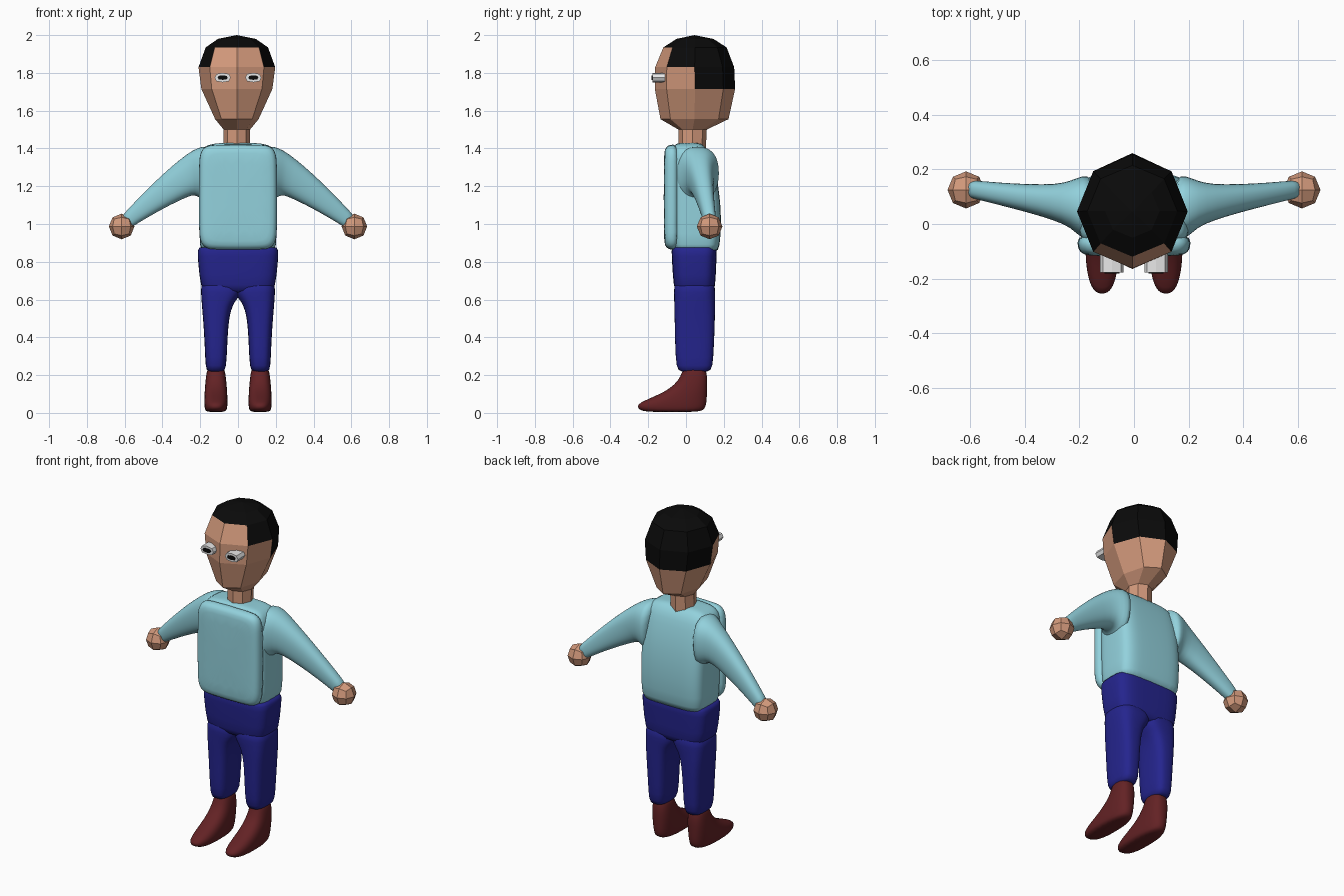
import bpy, bmesh, math
from mathutils import Vector

if "Cube" in bpy.data.objects:
    bpy.data.objects.remove(bpy.data.objects["Cube"])


def material(name, rgb):
    m = bpy.data.materials.new(name)
    m.diffuse_color = (*rgb, 1)
    m.use_nodes = True
    m.node_tree.nodes["Principled BSDF"].inputs["Base Color"].default_value = m.diffuse_color
    return m


SKIN = material("skin", (0.65, 0.32, 0.2))
BLACK = material("black hair", (0.003, 0.003, 0.003))
SHIRT = material("light blue shirt", (0.29, 0.64, 0.72))
PANTS = material("navy trousers", (0.018, 0.018, 0.27))
SHOE = material("dark red shoe", (0.125, 0.016, 0.018))
WHITE = material("eye white", (0.8, 0.8, 0.8))


def finish(name, bm, mats, smooth):
    bmesh.ops.recalc_face_normals(bm, faces=bm.faces)
    for f in bm.faces:
        f.smooth = smooth
    me = bpy.data.meshes.new(name)
    bm.to_mesh(me)
    bm.free()
    for m in mats:
        me.materials.append(m)
    ob = bpy.data.objects.new(name, me)
    bpy.context.collection.objects.link(ob)
    if smooth:
        ob.modifiers.new("subdivision", 'SUBSURF').levels = 1
        ob.modifiers["subdivision"].render_levels = 1
    return ob


def loft(name, rings, mats, n=24, e=2.0, smooth=True, rule=None):
    """Skin rings of (centre, half-axis u, half-axis v) shaped as superellipses."""
    def power(t):
        return math.copysign(abs(t) ** (2 / e), t) if abs(t) > 1e-9 else 0.0
    bm = bmesh.new()
    loops = []
    for c, u, v in rings:
        c, u, v = Vector(c), Vector(u), Vector(v)
        angles = [2 * math.pi * k / n for k in range(n)]
        loops.append([bm.verts.new(c + u * power(math.cos(a)) + v * power(math.sin(a)))
                      for a in angles])
    for a, b in zip(loops, loops[1:]):
        for k in range(n):
            j = (k + 1) % n
            bm.faces.new((a[k], a[j], b[j], b[k]))
    bm.faces.new(loops[0])
    bm.faces.new(loops[-1])
    bmesh.ops.remove_doubles(bm, verts=bm.verts, dist=0.0005)
    if rule:
        for f in bm.faces:
            f.material_index = rule(f.calc_center_median())
    return finish(name, bm, mats, smooth)


def flat(z, x0, x1, y0, y1):
    """Horizontal ring from its extents."""
    return (((x0 + x1) / 2, (y0 + y1) / 2, z), ((x1 - x0) / 2, 0, 0), (0, (y1 - y0) / 2, 0))


# Head and neck: faceted, hair is chosen by height and depth
def hair(c):
    if c.z > 1.93:
        return 1
    if c.z > 1.83:
        return int(c.y > -0.07)
    return int(c.z > 1.715 and c.y > 0.045)


head = [(1.40, .07, -.04, .105), (1.50, .07, -.04, .11), (1.555, .115, -.135, .225),
        (1.715, .188, -.165, .26), (1.83, .203, -.163, .255), (1.935, .165, -.12, .215),
        (1.98, .10, -.05, .145), (2.0, 0, .045, .045)]
loft("head", [flat(z, -.006 - h, -.006 + h, a, b) for z, h, a, b in head],
     [SKIN, BLACK], n=8, smooth=False, rule=hair)

# Shirt body
body = [(.85, .19, -.06, .165), (.87, .203, -.075, .178), (1.02, .206, -.08, .19),
        (1.21, .206, -.08, .174), (1.34, .205, -.08, .138), (1.39, .197, -.075, .118),
        (1.42, .165, -.06, .09), (1.43, .10, -.04, .07)]
loft("shirt_body", [flat(z, -h, h, a, b) for z, h, a, b in body], [SHIRT], n=32, e=4.5)

# Raised rounded shirt front
panel = [(-.03, .205, .277), (-.07, .209, .28), (-.095, .204, .275),
         (-.112, .188, .258), (-.118, .15, .22)]
loft("shirt_front", [((0, y, 1.142), (w, 0, 0), (0, 0, h)) for y, w, h in panel],
     [SHIRT], n=32, e=7)

# Trouser waist
waist = [(.63, .17, -.05, .14), (.66, .198, -.066, .156), (.8, .212, -.074, .16),
         (.865, .216, -.078, .166), (.887, .205, -.07, .155)]
loft("trouser_waist", [flat(z, -h, h, a, b) for z, h, a, b in waist], [PANTS], n=32, e=4)

# Sleeve rings: top x, top z, bottom x, bottom z, y range
sleeve = [(.13, 1.42, .16, 1.10, -.07, .18), (.19, 1.412, .195, 1.13, -.055, .178),
          (.235, 1.395, .225, 1.155, -.015, .16), (.30, 1.35, .265, 1.145, .01, .146),
          (.41, 1.255, .36, 1.10, .042, .146), (.52, 1.145, .47, 1.04, .07, .152),
          (.60, 1.06, .56, .985, .092, .16), (.62, 1.035, .58, .972, .095, .158)]
leg = [(.215, .078, .16, -.03, .12), (.235, .062, .172, -.052, .142),
       (.35, .057, .176, -.058, .148), (.47, .051, .183, -.06, .153),
       (.54, .039, .189, -.062, .154), (.59, .018, .193, -.063, .154),
       (.63, -.02, .196, -.064, .155), (.72, -.03, .20, -.066, .155)]
shoe = [(.003, .05, -.22, .075), (.02, .059, -.255, .10), (.045, .062, -.262, .108),
        (.07, .062, -.21, .111), (.11, .06, -.115, .112), (.15, .057, -.06, .113),
        (.19, .053, -.03, .113), (.235, .046, -.015, .105), (.245, .03, .0, .09)]

for side, s in (("left", -1), ("right", 1)):
    # Sleeve
    loft(side + "_sleeve",
         [((s * (tx + bx) / 2, (a + b) / 2, (tz + bz) / 2),
           (s * (tx - bx) / 2, 0, (tz - bz) / 2), (0, (b - a) / 2, 0))
          for tx, tz, bx, bz, a, b in sleeve], [SHIRT], n=20, e=2.4)

    # Faceted hand: subdivided cube pushed onto a sphere
    bm = bmesh.new()
    bmesh.ops.create_cube(bm, size=2)
    bmesh.ops.subdivide_edges(bm, edges=bm.edges[:], cuts=1, use_grid_fill=True)
    for v in bm.verts:
        v.co = Vector((s * .616, .125, .987)) + v.co.normalized() * .068
    finish(side + "_hand", bm, [SKIN], False)

    # Trouser leg and shoe
    loft(side + "_trouser_leg",
         [flat(z, *sorted((s * i, s * o)), a, b) for z, i, o, a, b in leg],
         [PANTS], n=24, e=3)
    loft(side + "_shoe",
         [flat(z, s * .117 - h, s * .117 + h, a, b) for z, h, a, b in shoe],
         [SHOE], n=24, e=2.5)

    # Eye block with a thin pupil plate
    ex = s * .081
    for part, mat, y0, y1, w, h in (("eye", WHITE, -.178, -.11, .043, .025),
                                    ("pupil", BLACK, -.182, -.177, .027, .012)):
        loft(side + "_" + part,
             [((ex, y, 1.775), (w, 0, 0), (0, 0, h)) for y in (y0, y1)],
             [mat], n=8, e=2.6, smooth=False)
